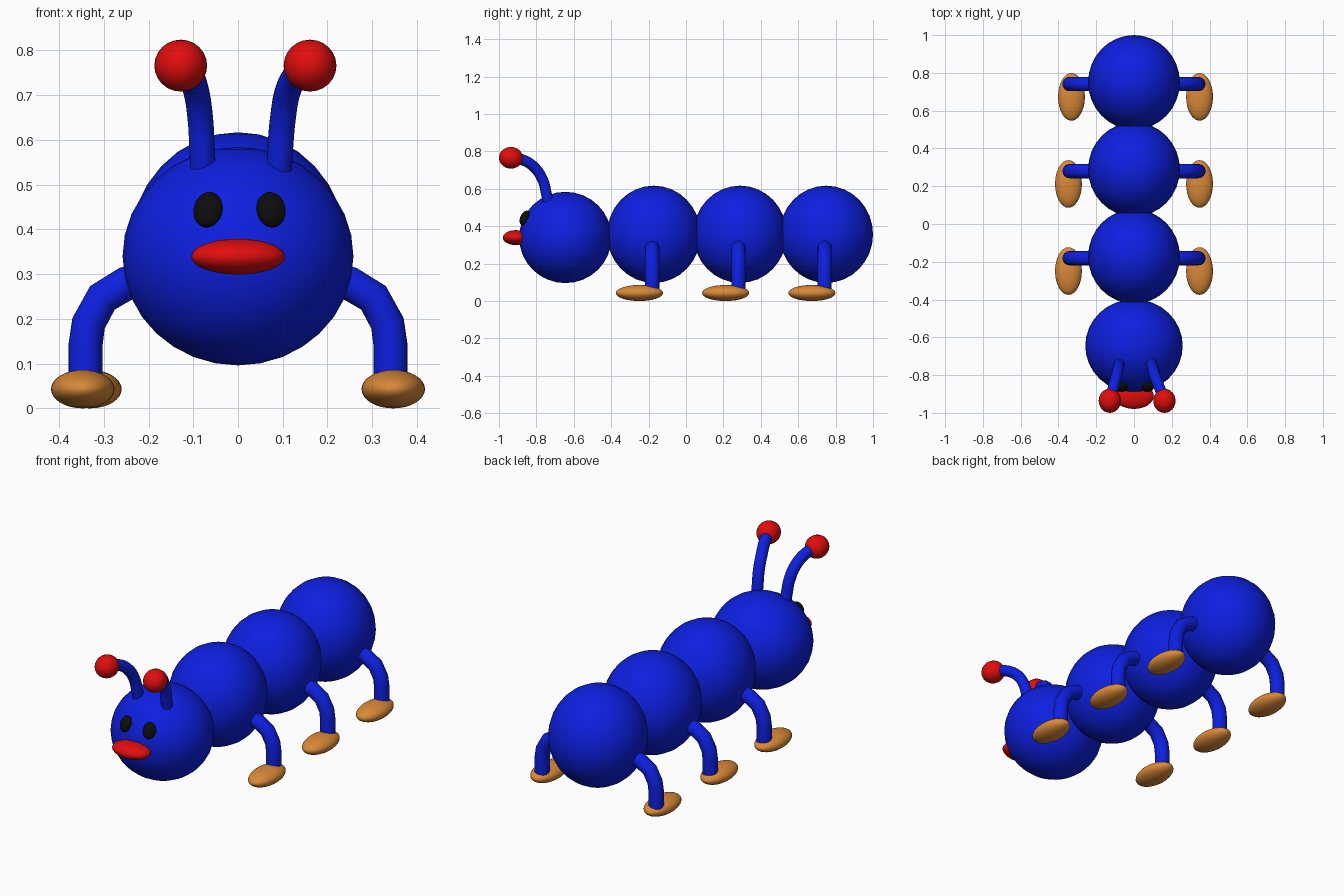
import bpy
import math

if "Cube" in bpy.data.objects:
    bpy.data.objects.remove(bpy.data.objects["Cube"])


def material(name, rgb):
    m = bpy.data.materials.new(name)
    m.diffuse_color = (*rgb, 1)
    m.use_nodes = True
    m.node_tree.nodes["Principled BSDF"].inputs["Base Color"].default_value = m.diffuse_color
    return m


BLUE = material("blue", (0.004, 0.014, 0.75))
RED = material("red", (0.75, 0.004, 0.004))
TAN = material("tan", (0.70, 0.25, 0.04))
BLACK = material("black", (0.004, 0.004, 0.004))


def ellipsoid(name, centre, radii, mat, rot=(0, 0, 0), segs=32):
    bpy.ops.mesh.primitive_uv_sphere_add(segments=segs, ring_count=segs // 2,
                                         radius=1, location=centre, rotation=rot)
    ob = bpy.context.object
    ob.name = name
    ob.scale = radii
    ob.data.materials.append(mat)
    bpy.ops.object.shade_smooth()
    return ob


def tube(name, points, radius, mat, spline_type="POLY"):
    cu = bpy.data.curves.new(name, "CURVE")
    cu.dimensions = "3D"
    cu.bevel_depth = radius
    cu.bevel_resolution = 6
    cu.use_fill_caps = True
    if spline_type == "POLY":
        sp = cu.splines.new("POLY")
        sp.points.add(len(points) - 1)
        for p, co in zip(sp.points, points):
            p.co = (*co, 1)
    else:
        cu.resolution_u = 6
        sp = cu.splines.new("BEZIER")
        sp.bezier_points.add(len(points) - 1)
        for p, co in zip(sp.bezier_points, points):
            p.co = co
            p.handle_left_type = p.handle_right_type = "AUTO"
    cu.materials.append(mat)
    ob = bpy.data.objects.new(name, cu)
    bpy.context.collection.objects.link(ob)
    bpy.ops.object.select_all(action="DESELECT")
    bpy.context.view_layer.objects.active = ob
    ob.select_set(True)
    bpy.ops.object.convert(target="MESH")
    bpy.ops.object.shade_smooth_by_angle(angle=math.radians(50))
    return ob


# Head and mouth
ellipsoid("head", (0, -0.645, 0.34), (0.258, 0.247, 0.244), BLUE)
ellipsoid("mouth", (0, -0.91, 0.339), (0.105, 0.069, 0.04), RED)

# Eyes, lying on the head surface
for side, x in (("left", -0.067), ("right", 0.074)):
    turn = math.copysign(math.radians(15), x)
    ellipsoid(side + "_eye", (x, -0.862, 0.444), (0.033, 0.024, 0.042), BLACK,
              (math.radians(-24), 0, turn), 24)

# Antennae curving forward to red balls
side_path = [(-0.73, 0.50), (-0.746, 0.572), (-0.765, 0.645),
             (-0.807, 0.711), (-0.866, 0.752), (-0.936, 0.766)]
for side, xs in (("left", (-0.077, -0.08, -0.084, -0.094, -0.11, -0.128)),
                 ("right", (0.09, 0.094, 0.100, 0.112, 0.135, 0.161))):
    path = [(x, y, z) for x, (y, z) in zip(xs, side_path)]
    tube(side + "_antenna", path, 0.029, BLUE, "BEZIER")
    ellipsoid(side + "_antenna_ball", path[-1], (0.059, 0.064, 0.058), RED, segs=24)

# Body segments, each with a pair of bent legs and feet
leg_path = [(0.17, 0.30), (0.25, 0.279), (0.303, 0.247),
            (0.334, 0.19), (0.341, 0.14), (0.341, 0.05)]
for i, y in enumerate((-0.172, 0.289, 0.75), 1):
    ellipsoid(f"body_segment_{i}", (0, y, 0.357), (0.243, 0.25, 0.26), BLUE)
    for side, s in (("left", -1), ("right", 1)):
        tube(f"{side}_leg_{i}", [(s * x, y - 0.009, z) for x, z in leg_path],
             0.038, BLUE)
        foot_x = -0.331 if (s < 0 and i == 3) else s * 0.347
        ellipsoid(f"{side}_foot_{i}", (foot_x, y - 0.077, 0.043),
                  (0.071, 0.126, 0.043), TAN)
